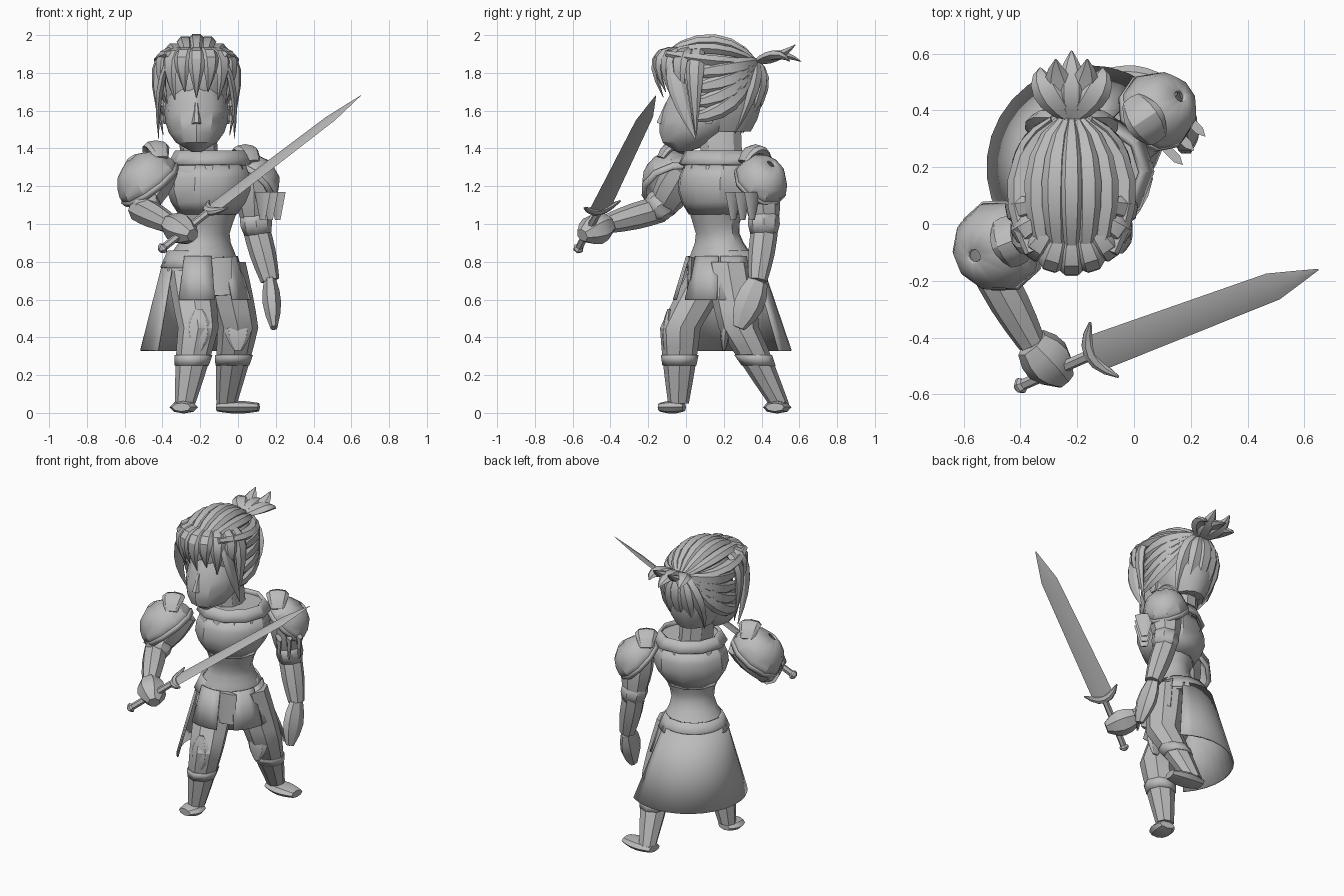
import bpy, bmesh
from math import sin, cos, pi, radians
from mathutils import Vector

cube = bpy.data.objects.get("Cube")
if cube:
    bpy.data.objects.remove(cube, do_unlink=True)

shade = (0.5, 0.5, 0.5, 1)
grey = bpy.data.materials.new("plain_grey")
grey.use_nodes = True
grey.diffuse_color = shade
grey.node_tree.nodes["Principled BSDF"].inputs["Base Color"].default_value = shade


def vec(x, y, z):
    return Vector((x, y, z))


RIGHTWARD, BACKWARD, UP = vec(1, 0, 0), vec(0, 1, 0), vec(0, 0, 1)
parts = []


def curve(*points):
    """Smooth path through control points."""
    def at(t):
        row = list(points)
        while len(row) > 1:
            row = [a.lerp(b, t) for a, b in zip(row, row[1:])]
        return row[0]
    return at


def chain(*points):
    """Straight path from joint to joint."""
    def at(t):
        last = len(points) - 2
        i = min(int(t * (last + 1)), last)
        return points[i].lerp(points[i + 1], t * (last + 1) - i)
    return at


def taper(start, end, bulge=0):
    return lambda t: start + (end - start) * t + bulge * sin(pi * t)


def leaf(width):
    return lambda t: width * sin(pi * (.15 + .83 * t))


def finish(name, bm, thick):
    bmesh.ops.recalc_face_normals(bm, faces=bm.faces)
    mesh = bpy.data.meshes.new(name)
    bm.to_mesh(mesh)
    bm.free()
    mesh.materials.append(grey)
    ob = bpy.data.objects.new(name, mesh)
    bpy.context.collection.objects.link(ob)
    if thick:
        ob.modifiers.new("thickness", "SOLIDIFY").thickness = thick
    parts.append(ob)


def skin(bm, rings, closed):
    for low, high in zip(rings, rings[1:]):
        count = len(low)
        for i in range(count if closed else count - 1):
            j = (i + 1) % count
            bm.faces.new((low[i], low[j], high[j], high[i]))


def loft(name, path, radius, flat=1, side=RIGHTWARD, sides=8, steps=6, axis=None, thick=0):
    """Sweep an ellipse along a path; a thickness makes an open shell."""
    bm, rings = bmesh.new(), []
    for k in range(steps + 1):
        t = k / steps
        along = axis or (path(min(t + .1, 1)) - path(max(t - .1, 0))).normalized()
        across = (side - along * along.dot(side)).normalized()
        depth = along.cross(across) * flat
        angles = [2 * pi * i / sides for i in range(sides)]
        rings.append([bm.verts.new(path(t) + (across * cos(a) + depth * sin(a)) * radius(t)) for a in angles])
    skin(bm, rings, True)
    if not thick:
        bm.faces.new(rings[0])
        bm.faces.new(rings[-1])
    finish(name, bm, thick)


def wrap(name, path, radius, start, end, sides):
    """Flared plate curving around the hips, between two angles."""
    bm, rows = bmesh.new(), []
    for t in (0, .5, 1):
        angles = [radians(start + (end - start) * i / sides) for i in range(sides + 1)]
        rows.append([bm.verts.new(path(t) + vec(cos(a), sin(a), 0) * radius(t)) for a in angles])
    skin(bm, rows, False)
    finish(name, bm, .01)


# Torso armour, turned towards the left
twist = vec(.8, .6, 0)
hips, waist, neck_base = vec(-.2, .2, .8), vec(-.16, .16, 1), vec(-.15, .17, 1.36)


def hourglass(t):
    return .13 + .085 * sin(pi * (1.2 * t - .5)) ** 2


loft("torso", chain(hips - UP * .05, waist, neck_base), hourglass, .85, twist, 12, 10, UP)
loft("breast_plate", chain(waist + UP * .05, neck_base - UP * .05), taper(.16, .2, .05), .9, twist, 10, 4, UP, .01)
loft("collar", chain(neck_base - UP * .04, neck_base + UP * .03), taper(.23, .19), .9, twist, 10, 2, UP, .02)
loft("belt", chain(hips - UP * .03, hips + UP * .06), taper(.22, .18), .9, twist, 12, 2, UP, .02)

# Skirt and hip plates
wrap("back_skirt", chain(hips, vec(-.16, .2, .33)), taper(.2, .36), 55, 222, 14)
for start in (-50, -5, 245):
    wrap("hip_plate", chain(hips + UP * .03, hips - UP * .2), taper(.2, .27), start, start + 42, 3)
loft("groin_plate", chain(vec(-.13, .03, .82), vec(-.12, .02, .62)), taper(.1, .08), .2, steps=2)


# Legs with knee plates, greaves and boots
def leg(name, hip, knee, ankle, toe):
    path = chain(hip, knee, ankle)
    loft(name + "_leg", path, taper(.12, .055, .02), axis=UP, steps=8)
    front = knee - BACKWARD * .08
    loft(name + "_knee_plate", chain(front + UP * .1 + BACKWARD * .02, front - UP * .12), taper(.02, .02, .05), .4)
    loft(name + "_greave_rim", chain(path(.68), path(.75)), taper(.1, .09), axis=UP, steps=1, thick=.005)
    heel = vec(ankle.x, ankle.y, toe.z)
    heel += (heel - toe) * .3
    loft(name + "_boot", chain(heel, toe), taper(.05, .05, .025), .45, UP.cross(toe - heel))


leg("right", vec(-.26, .16, .8), vec(-.21, -.03, .45), vec(-.28, -.04, .05), vec(-.3, -.14, .03))
leg("left", vec(-.08, .22, .8), vec(0, .28, .45), vec(-.06, .49, .05), vec(.11, .47, .03))


# Arms with elbow plates and gloved hands
def arm(name, shoulder, elbow, wrist, finger, width, flat):
    loft(name + "_upper_arm", chain(shoulder, elbow), taper(.09, .07, .02), steps=4)
    loft(name + "_forearm", chain(elbow, wrist), taper(.07, .05, .01), steps=4)
    loft(name + "_elbow_plate", chain(elbow.lerp(shoulder, .2), elbow.lerp(wrist, .2)),
         taper(.08, .07, .01), steps=2, thick=.01)
    loft(name + "_hand", chain(wrist, finger), taper(width, width * .6, .04), flat, BACKWARD, 7, 4)
    knuckle = wrist.lerp(finger, .4)
    thumb = knuckle.lerp(finger, .4) - BACKWARD * .06
    loft(name + "_thumb", chain(knuckle, thumb), taper(.03, .01), sides=6, steps=2)


arm("left", vec(.08, .38, 1.3), vec(.09, .42, 1), vec(.17, .38, .7), vec(.19, .28, .45), .055, .6)
arm("right", vec(-.4, 0, 1.3), vec(-.52, -.13, 1.08), vec(-.36, -.42, 1), vec(-.24, -.55, .94), .065, .9)


# Shoulder armour: layered domes around an outward axis
def shoulder_armour(name, centre, outward, size):
    outward.normalize()
    side = outward.cross(UP)

    def layer(part, start, end, radius, steps):
        path = chain(centre + outward * size * start, centre + outward * size * end)
        loft(name + part, path, radius, 1.1, side, 10, steps, outward, .015)

    layer("_shoulder_dome", -.2, .95, lambda t: size * (1.03 - t ** 2) ** .5, 4)
    layer("_shoulder_rim", -.3, -.1, taper(size, size * 1.05), 1)
    inward = vec(-outward.x, -outward.y, 0)
    inner = centre + UP * size + inward * .08
    reach = side * size * .8 + UP * .04
    back_reach = side * size * .8 - UP * .04
    loft(name + "_shoulder_ridge", curve(inner - reach, inner + UP * .09, inner + back_reach),
         taper(.04, .04, .03), .4, inward)


shoulder_armour("right", vec(-.48, -.08, 1.23), vec(-.5, -.2, .7), .16)
shoulder_armour("left", vec(.085, .4, 1.23), vec(.6, .4, .7), .14)
for k in range(3):
    flap = vec(.21, .35, 1.17) - vec(.04, .05, 0) * k
    loft("left_shoulder_flap", chain(flap, flap - UP * .15), taper(.06, .02), .3, vec(1, -1, 0), 6, 2)

# Head, neck, nose and ears
middle = -.22
crown = vec(middle, .13, 1.95)
loft("neck", chain(vec(-.2, .19, 1.3), vec(middle, .18, 1.55)), taper(.1, .1), 1.15, sides=10, steps=2, axis=UP)
loft("head", curve(vec(middle, -.02, 1.38), vec(middle, .14, 1.6), crown),
     lambda t: .17 * sin(pi * (.02 + .96 * t ** .8)) ** .75, 1.25, sides=12, steps=9, axis=UP)
loft("nose", chain(vec(middle, -.1, 1.64), vec(middle, -.135, 1.53)), taper(.01, .025), sides=6, steps=2)
for s in (-1, 1):
    ear = vec(middle + s * .165, .12, 1.6)
    loft("ear", chain(ear - UP * .07, ear + UP * .07), leaf(.02), 2, sides=6, steps=4)

# Hair cap with swept back strands gathered in a knot
knot = vec(middle, .37, 1.86)
loft("hair_cap", chain(vec(middle, .21, 1.49), vec(middle, .16, 1.75), crown),
     lambda t: .19 * sin(pi * (.13 + .8 * t)) ** .6, 1.25, sides=14, steps=8, axis=UP)
for k in range(7):
    u = k / 3 - 1
    drop = UP * u * u * .15
    across = RIGHTWARD * u
    root = vec(middle, -.1, 1.9) + across * .14
    loft("top_strand", curve(root, vec(middle, .05, 2.02) + across * .2 - drop,
                             vec(middle, .26, 2) + across * .22 - drop, knot + across * .05),
         taper(.025, .015, .025), .7, sides=6)
for s in (-1, 1):
    for k in range(4):
        root = vec(middle + s * .18, .03, 1.8 - k * .08)
        loft("side_strand", curve(root, root + vec(s * .06, .24, .02), knot + RIGHTWARD * s * .07),
             taper(.02, .02, .03), .5, UP, 6)
for k in range(5):
    u = k / 2 - 1
    tip = vec(middle + u * .1, .3 - u * u * .04, 1.48)
    loft("nape_lock", curve(knot, knot + vec(u * .17, .11 - u * u * .08, -.1), tip), leaf(.055), .6, sides=6)

# Fringe and long face locks
for k in range(9):
    u = k / 4 - 1
    a = radians(270 + 80 * u)
    outward = vec(.85 * cos(a), sin(a), 0)
    base = vec(middle, .09, 1.67)
    tip = base + outward * .21 + UP * (k % 2 * .03 - u ** 4 * .2)
    loft("fringe_lock", curve(base + outward * .12 + UP * .25, base + outward * .33 + UP * .27, tip),
         leaf(.05), .55, UP.cross(outward), 6)
for s in (-1, 1):
    loft("face_lock", curve(vec(middle + s * .13, -.06, 1.9), vec(middle + s * .22, -.08, 1.75),
                            vec(middle + s * .2, .05, 1.45)), leaf(.05), .4, BACKWARD, 6)

# Ponytail spikes
for k in range(5):
    u = k / 2 - 1
    lift = k % 2 * .06
    end = vec(middle + u * .11, .61 - abs(u) * .06, 1.86 + lift * 1.5)
    loft("ponytail_spike", curve(knot, knot + vec(u * .12, .12, .07 - lift), end), leaf(.055), .5, sides=6)

# Sword
tip, guard, pommel = vec(.65, -.16, 1.68), vec(-.15, -.46, 1.07), vec(-.4, -.57, .87)
aim = (tip - guard).normalized()
edge = vec(.45, -.87, -.17)
loft("blade", chain(guard, tip), lambda t: min(.068 - t * .02, .25 * (1.01 - t)), .22, edge, 4, 10, aim)
loft("grip", chain(pommel, guard), taper(.02, .02), 1, edge, 6, 2)
loft("pommel", chain(pommel - aim * .02, pommel + aim * .03), leaf(.03), 1, edge, 6, 4)
loft("cross_guard", curve(guard - edge * .11 + aim * .06, guard - aim * .06, guard + edge * .11 + aim * .06),
     taper(.005, .005, .025), .8, aim)

# Smooth shading that keeps hard edges
bpy.ops.object.select_all(action="DESELECT")
for ob in parts:
    ob.select_set(True)
bpy.context.view_layer.objects.active = parts[0]
bpy.ops.object.shade_smooth_by_angle(angle=radians(32))
